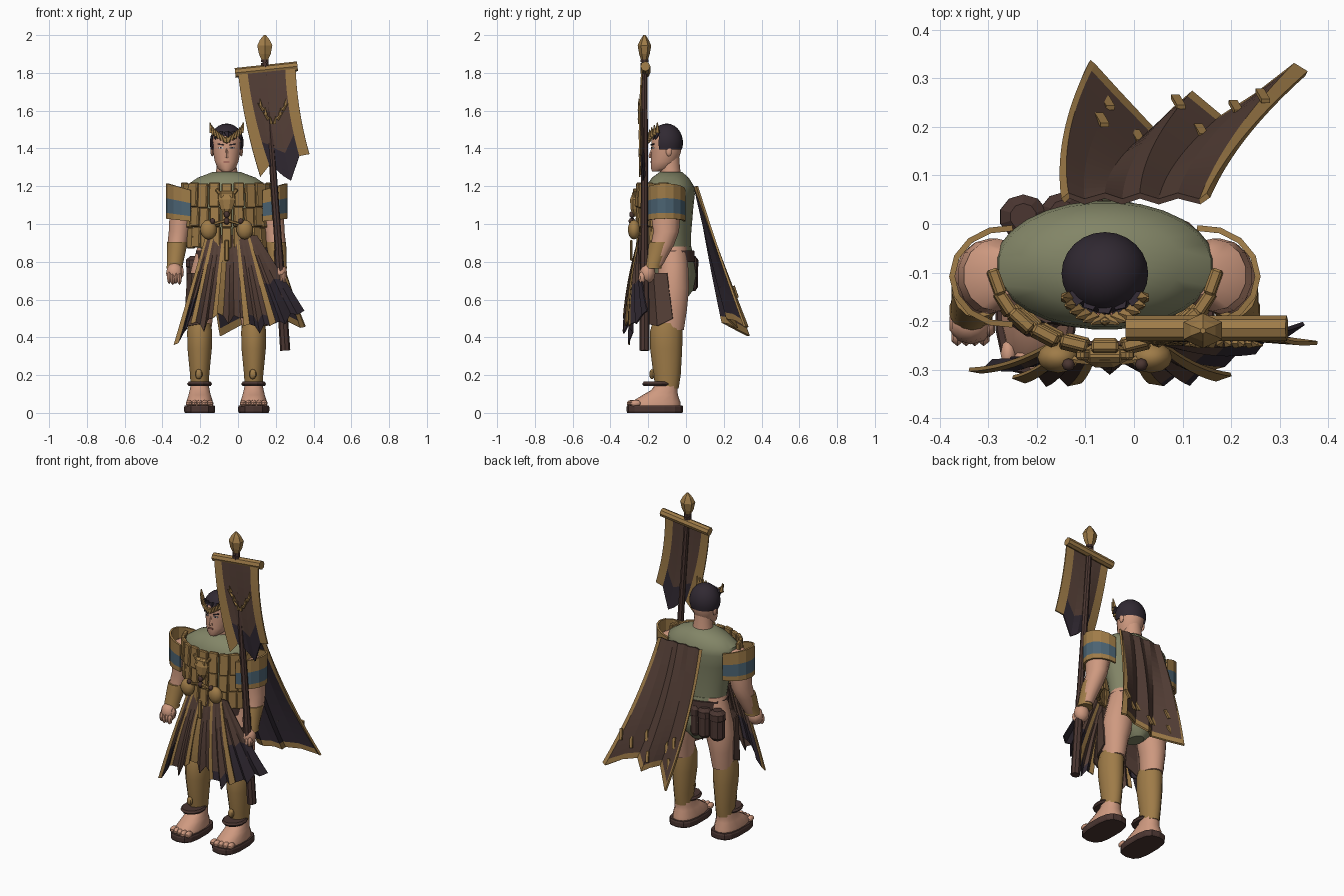
import bpy, bmesh, math
from mathutils import Vector, Matrix, Euler

if "Cube" in bpy.data.objects:
    bpy.data.objects.remove(bpy.data.objects["Cube"], do_unlink=True)
CX = -0.06  # body centre line


def material(name, r, g, b):
    m = bpy.data.materials.new(name)
    m.use_nodes = True
    m.diffuse_color = (r, g, b, 1)
    m.node_tree.nodes["Principled BSDF"].inputs["Base Color"].default_value = (r, g, b, 1)
    return m


GOLD = material("aged gold", .345, .2, .065)
SKIN = material("skin", .62, .32, .215)
GREEN = material("olive cloth", .225, .235, .135)
CLOTH = material("brown cloth", .09, .05, .038)
DARK = material("dark plum", .03, .022, .032)
BLUE = material("slate blue", .07, .125, .17)
LEATHER = material("leather", .07, .037, .031)
LIP = material("lips", .4, .16, .12)
WHITE = material("eye white", .6, .57, .53)


def finish(name, bm, mats, smooth=False):
    me = bpy.data.meshes.new(name)
    bm.to_mesh(me)
    bm.free()
    for m in mats:
        me.materials.append(m)
    ob = bpy.data.objects.new(name, me)
    bpy.context.collection.objects.link(ob)
    if smooth:
        bpy.ops.object.select_all(action='DESELECT')
        ob.select_set(True)
        bpy.context.view_layer.objects.active = ob
        bpy.ops.object.shade_smooth_by_angle(angle=math.radians(40))
    return ob


def loft(name, rings, mat, n=16, power=1, smooth=True):
    """Skin horizontal rings given as x, y, z, rx, ry."""
    bm = bmesh.new()
    loops = []
    for x, y, z, rx, ry in rings:
        loop = []
        for k in range(n):
            a = math.tau * (k + .5) / n
            c, s = math.cos(a), math.sin(a)
            c, s = (math.copysign(abs(v) ** power, v) for v in (c, s))
            loop.append(bm.verts.new((x + rx * c, y + ry * s, z)))
        loops.append(loop)
    for a, b in zip(loops, loops[1:]):
        for k in range(n):
            bm.faces.new((a[k], a[(k + 1) % n], b[(k + 1) % n], b[k]))
    bm.faces.new(loops[0])
    bm.faces.new(loops[-1])
    bmesh.ops.recalc_face_normals(bm, faces=bm.faces)
    return finish(name, bm, [mat], smooth)


def both(fn):
    for side, s in (("left", 1), ("right", -1)):
        fn(side, s)


def pair(name, rings, mat, **kw):
    both(lambda side, s: loft(side + "_" + name, [(CX + s * r[0], *r[1:]) for r in rings], mat, **kw))


def box(name, loc, size, mat, rot=(0, 0, 0), bevel=0):
    bm = bmesh.new()
    bmesh.ops.create_cube(bm, size=1, matrix=Matrix.LocRotScale(Vector(loc), Euler(rot), Vector(size)))
    if bevel:
        bmesh.ops.bevel(bm, geom=bm.edges[:], offset=bevel, segments=1, affect='EDGES')
    return finish(name, bm, [mat])


def ball(name, loc, size, mat, n=10, keep=None, smooth=True):
    bm = bmesh.new()
    bmesh.ops.create_uvsphere(bm, u_segments=n, v_segments=max(4, n // 2 + 1), radius=1,
                              matrix=Matrix.LocRotScale(Vector(loc), None, Vector(size)))
    if keep:
        out = [f for f in bm.faces if not keep(f.calc_center_median())]
        bmesh.ops.delete(bm, geom=out, context='FACES')
    return finish(name, bm, [mat], smooth)


def tube(name, p, q, r1, r2, mat, n=8):
    p, q = Vector(p), Vector(q)
    bm = bmesh.new()
    bmesh.ops.create_cone(bm, cap_ends=True, segments=n, radius1=r1, radius2=r2, depth=(q - p).length,
                          matrix=Matrix.Translation((p + q) / 2) @ (q - p).to_track_quat('Z', 'Y').to_matrix().to_4x4())
    return finish(name, bm, [mat])


def cloth(name, top, bottom, mats, rule, rows=10, bow=(0, 0, 0), thick=.008, offset=0):
    """Sheet between two point rows; rule(column, t) picks the colour."""
    bm = bmesh.new()
    grid = []
    for j in range(rows + 1):
        t = j / rows
        grid.append([bm.verts.new(Vector(a).lerp(Vector(b), t) + Vector(bow) * 4 * t * (1 - t))
                     for a, b in zip(top, bottom)])
    for j in range(rows):
        for i in range(len(top) - 1):
            f = bm.faces.new((grid[j][i], grid[j + 1][i], grid[j + 1][i + 1], grid[j][i + 1]))
            f.material_index = rule(i, (j + .5) / rows)
    ob = finish(name, bm, mats)
    mod = ob.modifiers.new("thickness", 'SOLIDIFY')
    mod.thickness, mod.offset, mod.material_offset = thick, -1 if offset else 0, offset
    return ob


# Torso, briefs and neck
loft("tunic", [(CX, -.075, .84, .15, .1), (CX, -.08, .95, .165, .108), (CX, -.083, 1.08, .2, .122),
               (CX, -.085, 1.16, .228, .133), (CX, -.085, 1.2, .22, .128), (CX, -.083, 1.245, .155, .098),
               (CX, -.08, 1.275, .075, .06)], GREEN, n=28)
loft("briefs", [(CX, -.06, .6, .04, .06), (CX, -.06, .65, .1, .1), (CX, -.06, .73, .135, .115),
                (CX, -.07, .88, .148, .1)], GREEN, n=20)
loft("neck", [(CX, -.08, 1.24, .065, .058), (CX, -.085, 1.3, .054, .054), (CX, -.09, 1.37, .052, .054)], SKIN)

# Head, face and hair
loft("head", [(CX, -.145, 1.278, .025, .035), (CX, -.13, 1.295, .048, .056), (CX, -.115, 1.33, .063, .071),
              (CX, -.105, 1.38, .073, .079), (CX, -.102, 1.43, .077, .082), (CX, -.102, 1.465, .072, .078),
              (CX, -.102, 1.49, .05, .055)], SKIN, n=20)
ball("hair", (CX, -.102, 1.43), (.09, .086, .102), DARK, n=24,
     keep=lambda c: c.z > (1.462 if c.y < -.135 else 1.405))
loft("nose", [(CX, -.18, 1.35, .014, .016), (CX, -.18, 1.36, .012, .018), (CX, -.174, 1.4, .005, .01)], SKIN, n=6)
for z in (1.325, 1.331):
    box("lip", (CX, -.184, z), (.032, .008, .005), LIP)
for k in range(-2, 3):
    tube("hair_lock", (CX + k * .03, -.17 + .009 * abs(k), 1.485), (CX + k * .034 + .008, -.184 + .011 * abs(k), 1.448),
         .018, .003, DARK, 5)


def face_side(side, s):
    box(side + "_eye", (CX + s * .03, -.178, 1.404), (.024, .007, .007), WHITE, (0, 0, s * .35))
    box(side + "_iris", (CX + s * .03, -.18, 1.404), (.008, .008, .008), DARK, (0, 0, s * .35))
    box(side + "_brow", (CX + s * .032, -.178, 1.421), (.034, .009, .006), DARK, (0, -s * .15, s * .38))
    ball(side + "_ear", (CX + s * .077, -.09, 1.385), (.009, .017, .028), SKIN, n=8)
    box(side + "_sideburn", (CX + s * .074, -.115, 1.415), (.01, .03, .04), DARK)
    # Laurel crown leaves rising from the brow
    for k in range(6):
        a = .06 + k * .19
        tube(side + "_crown_leaf", (CX + s * .093 * math.sin(a), -.102 - .094 * math.cos(a), 1.438 + .009 * k),
             (CX + s * .093 * math.sin(a + .24), -.107 - .1 * math.cos(a + .1), 1.474 + .0125 * k), .014, .003, GOLD, 5)


both(face_side)
ball("crown_gem", (CX, -.2, 1.445), (.014, .01, .02), GOLD, 6, smooth=False)

# Legs, greaves and sandals
pair("thigh", [(.14, -.085, .44, .06, .075), (.137, -.075, .55, .071, .082), (.125, -.07, .66, .088, .088),
               (.1, -.067, .78, .085, .08), (.085, -.07, .88, .07, .075)], SKIN)
pair("greave", [(.143, -.1, .13, .049, .061), (.143, -.1, .2, .052, .072), (.143, -.105, .34, .066, .085),
                (.143, -.105, .43, .068, .086), (.143, -.1, .475, .06, .078)], GOLD, n=14)
pair("foot", [(.143, -.165, .03, .072, .137), (.143, -.16, .058, .072, .13), (.143, -.136, .095, .06, .093),
              (.143, -.115, .12, .054, .07), (.143, -.105, .145, .049, .062)], SKIN, n=14, power=.85)
pair("sandal_sole", [(.143, -.165, 0, .08, .146), (.143, -.165, .01, .084, .15), (.143, -.165, .03, .084, .15),
                     (.143, -.165, .04, .08, .146)], LEATHER, n=14, power=.7, smooth=False)
pair("ankle_strap", [(.143, -.15, .142, .06, .077), (.143, -.15, .153, .069, .085),
                     (.143, -.15, .165, .06, .077)], LEATHER, n=12, smooth=False)


def leg_side(side, s):
    x = CX + s * .143
    for k in range(5):
        ball(side + "_toe", (x + s * (k - 2) * .028, -.285 + .006 * abs(k - 1), .05), (.017, .03, .019), SKIN, 8)
    ball(side + "_greave_boss", (x - .005, -.18, .205), (.02, .015, .027), GOLD, 8)
    # Ragged cloth over the thigh
    cloth(side + "_thigh_cloth", [(CX + s * d, y, .74) for d, y in ((.05, -.19), (.12, -.2), (.18, -.17), (.205, -.1))],
          [(CX + s * d, y, z) for d, y, z in ((.05, -.21, .52), (.14, -.2, .47), (.205, -.15, .46), (.22, -.07, .5))],
          [CLOTH], lambda i, t: 0, 3)


both(leg_side)

# Arms, bracers, hands and shoulder guards
pair("arm", [(.2, -.1, 1.185, .035, .045), (.222, -.105, 1.15, .07, .075), (.238, -.108, 1.05, .066, .078),
             (.25, -.105, .96, .058, .068), (.262, -.125, .89, .053, .062), (.275, -.165, .78, .036, .04)], SKIN, n=14)
pair("bracer", [(.262, -.13, .905, .054, .064), (.264, -.142, .875, .053, .06),
                (.275, -.175, .78, .043, .046), (.275, -.178, .765, .046, .048)], GOLD, n=14)


def arm_side(side, s):
    ball(side + "_hand", (CX + s * .276, -.205, .74), (.047, .043, .055), SKIN, 10)
    for k in range(4):
        ball(side + "_finger", (CX + s * (.25 + .018 * k), -.232, .71 + .006 * (k % 2)), (.014, .02, .033), SKIN, 6)
    ball(side + "_thumb", (CX + s * .238, -.215, .745), (.013, .018, .03), SKIN, 6)
    arc = [math.radians(-95 + 190 * k / 8) for k in range(9)]
    rim = [(CX + s * (.2 + .115 * math.cos(a)), -.108 + .1 * math.sin(a)) for a in arc]
    rim = [(x, y, 1.182 + .033 * math.cos(a)) for (x, y), a in zip(rim, arc)]
    cloth(side + "_shoulder_guard", rim, [(x, y, .4 * z + .542) for x, y, z in rim], [GOLD, BLUE],
          lambda i, t: int(.4 < t < .85), 12, thick=.012)


both(arm_side)

# Plated breastplate following the chest
for row, (z, h, rx, ry) in enumerate(((1.15, .13, .228, .155), (1.033, .105, .216, .154), (.925, .11, .205, .15))):
    for k in range(-5, 6):
        a = k * math.radians(16.5)
        box("chest_plate", (CX + rx * math.sin(a), -.1 - ry * math.cos(a), z + .005 * (k % 2)),
            (.056 - .002 * row, .024, h), GOLD, (-.06, 0, a * .85), .005)
box("mask_brow", (CX, -.272, 1.15), (.085, .03, .05), GOLD, bevel=.012)
loft("mask_ornament", [(CX, -.265, 1.04, .012, .014), (CX, -.27, 1.08, .034, .026),
                       (CX, -.27, 1.13, .05, .028), (CX, -.265, 1.17, .025, .018)], GOLD, n=8, smooth=False)
for z in (1.015, 1.05):
    ball("clasp_bead", (CX, -.285, z), (.016, .016, .019), LEATHER, 8)


def boss_side(side, s):
    ball(side + "_belt_boss", (CX + s * .096, -.275, .97), (.044, .033, .052), GOLD, 12)
    box(side + "_mask_horn", (CX + s * .04, -.27, 1.165), (.02, .02, .05), GOLD, (0, s * .6, 0), .005)
    tube(side + "_chest_cord", (CX, -.287, 1.02), (CX + s * .1, -.275, .99), .008, .008, GOLD, 6)
    ball(side + "_cord_bead", (CX + s * .075, -.29, 1.015), (.014, .014, .016), LEATHER, 8)


both(boss_side)

# Belt and hip pouches
loft("belt", [(CX, -.075, .8, .165, .125), (CX, -.075, .86, .163, .12)], LEATHER, n=20)
for x, y, r in ((-.228, .015, .046), (-.148, .025, .04), (-.088, .03, .03)):
    loft("hip_pouch", [(x, y, .645, r * .6, r * .6), (x, y, .665, r, r * .95), (x, y, .77, r, r * .95),
                       (x, y, .775, r * 1.1, r), (x, y, .81, r * 1.08, r), (x, y, .83, r * .6, r * .6)],
         LEATHER, n=10, smooth=False)

# Front skirt panels: top x, bottom x, bottom heights, depth at both sides, gold columns, start of the dark tip
panels = ((-.17, -.1, -.34, -.2, .36, .45, .52, -.3, -.28, (0,), .68),
          (.03, .1, .15, .35, .46, .47, .52, -.3, -.205, (0,), .55),
          (-.14, -.07, -.25, -.11, .47, .43, .5, -.315, -.325, (0, 5), 2),
          (-.01, .06, .03, .2, .46, .42, .46, -.325, -.31, (0, 5), .85),
          (-.09, .01, -.15, .05, .52, .47, .5, -.295, -.295, (1,), 2))
us = (0, .18, .36, .5, .64, .82, 1)
folds = (0, -.008, .012, -.012, .012, -.008, 0)
for x0, x1, bx0, bx1, z0, z1, z2, y0, y1, gilt, tip in panels:
    zs = (z0, z0 + .01, (z0 + z1) / 2 + .02, z1, (z1 + z2) / 2 + .03, z2, z2 + .02)
    cloth("skirt_panel", [(x0 + (x1 - x0) * u, -.245, .94) for u in us],
          [(bx0 + (bx1 - bx0) * u, y0 + (y1 - y0) * u + f, z) for u, f, z in zip(us, folds, zs)],
          [CLOTH, GOLD, DARK], lambda i, t: 1 if i in gilt else 2 if t > tip else 0, 9, (0, -.012, 0))
box("skirt_tassel", (CX, -.29, .86), (.025, .014, .11), GOLD, bevel=.005)

# Cape with gold hem and dark lining, swept to the left
hem = [(.358, .315, .46), (.33, .332, .455), (.25, .27, .49), (.18, .225, .5), (.12, .275, .45),
       (.08, .24, .47), (.04, .2, .48), (-.03, .275, .44), (-.08, .33, .413), (-.09, .338, .41)]
across = (0, .05, .2, .33, .46, .58, .7, .84, .95, 1)
neckline = [(.15 - .3 * u, .064 - .012 * (k % 2), 1.2) for k, u in enumerate(across)]
cloth("cape", neckline, hem, [CLOTH, GOLD, DARK, GOLD],
      lambda i, t: int(i in (0, 8) or t > .96), 20, (-.024, -.004, 0), .012, 2)
for i, t in ((1, .75), (2, .85), (3, .8), (4, .88), (6, .84), (7, .72), (7, .88)):
    p = Vector(neckline[i]).lerp(Vector(hem[i]), t)
    box("cape_fleck", (p.x - .016, p.y + .002, p.z), (.018, .009, .065), GOLD, (.33, .2, 0))

# Standard: pole, crossbar, finial
tube("pole_grip", (.25, -.22, .33), (.214, -.22, .86), .027, .024, LEATHER)
tube("pole", (.22, -.22, .8), (.143, -.22, 1.88), .021, .016, LEATHER)
tube("crossbar", (-.015, -.215, 1.8), (.315, -.215, 1.835), .026, .026, GOLD)
for z in (1.845, 1.865):
    loft("finial_collar", [(.142, -.22, z - .007, .022, .022), (.142, -.22, z + .007, .022, .022)], LEATHER, 8)
loft("finial", [(.142, -.22, 1.87, .02, .018), (.142, -.22, 1.9, .036, .028), (.142, -.22, 1.945, .046, .036),
                (.142, -.22, 1.975, .03, .022), (.142, -.22, 2, .006, .006)], GOLD, n=6, smooth=False)

# Banner with gold side strips, dark tail and laurel emblem
tops = [(x, -.232, 1.8 + x * .08) for x in (.0, .05, .1, .15, .2, .25, .305)]
tails = [(.118, -.245, 1.25), (.165, -.235, 1.31), (.2, -.222, 1.29), (.24, -.218, 1.255),
         (.28, -.228, 1.23), (.325, -.238, 1.36), (.378, -.245, 1.37)]
cloth("banner", tops, tails, [CLOTH, GOLD, DARK],
      lambda i, t: 1 if i in (0, 5) else 2 if t > .72 else 0, 12, (-.014, -.006, 0))
for s in (-1, 1):
    for k in range(5):
        x, z = .185 + s * (.008 + .014 * k), 1.53 + .024 * k
        tube("laurel_leaf", (x, -.246, z), (x + s * (.03 if k % 2 else .006), -.25, z + .038), .01, .002, GOLD, 4)
